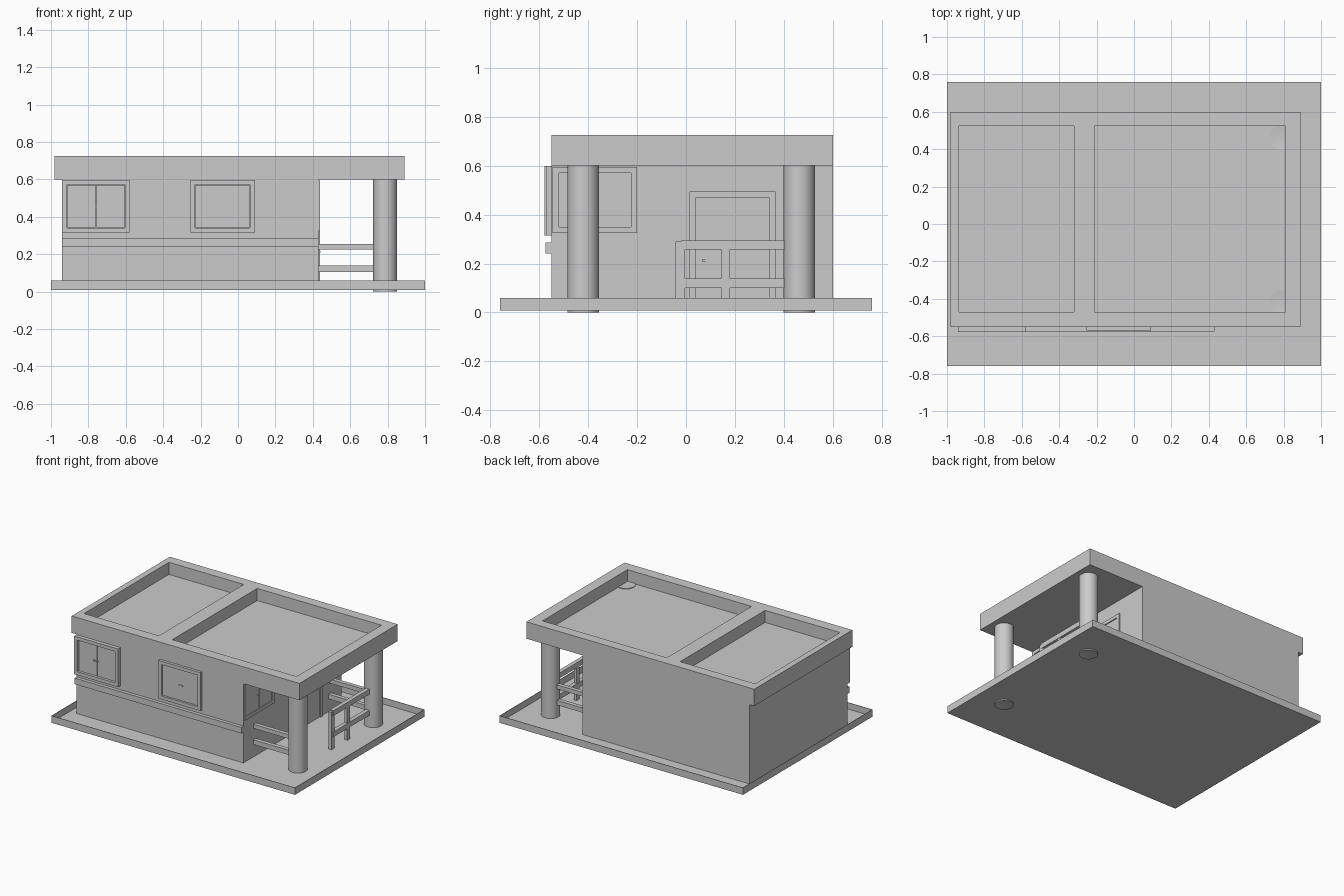
import bpy
import bmesh
from mathutils import Matrix, Vector

old = bpy.data.objects.get("Cube")
if old:
    bpy.data.objects.remove(old, do_unlink=True)

grey = bpy.data.materials.new("plain grey")
grey.use_nodes = True
colour = (0.6, 0.6, 0.6, 1)
grey.diffuse_color = colour
grey.node_tree.nodes["Principled BSDF"].inputs["Base Color"].default_value = colour


def finish(name, bm):
    bmesh.ops.recalc_face_normals(bm, faces=bm.faces)
    mesh = bpy.data.meshes.new(name)
    bm.to_mesh(mesh)
    bm.free()
    mesh.materials.append(grey)
    ob = bpy.data.objects.new(name, mesh)
    bpy.context.collection.objects.link(ob)
    return ob


def add_box(bm, x, y, z):
    lo, hi = Vector((x[0], y[0], z[0])), Vector((x[1], y[1], z[1]))
    m = Matrix.Translation((lo + hi) / 2) @ Matrix.Diagonal((*(hi - lo), 1))
    bmesh.ops.create_cube(bm, size=1, matrix=m)


def box(name, x, y, z):
    bm = bmesh.new()
    add_box(bm, x, y, z)
    return finish(name, bm)


def carve(target, *bounds):
    cutter = box("cutter", *bounds)
    cutter.hide_render = True
    mod = target.modifiers.new("recess", "BOOLEAN")
    mod.operation, mod.solver, mod.object = "DIFFERENCE", "EXACT", cutter
    bpy.context.view_layer.objects.active = target
    bpy.ops.object.modifier_apply(modifier=mod.name)
    bpy.data.objects.remove(cutter, do_unlink=True)


# Ground tray with a very thin rim
tray = box("ground_tray", (-1, 1), (-0.76, 0.76), (0.008, 0.06))
carve(tray, (-0.996, 0.996), (-0.756, 0.756), (0.012, 0.2))

# House body and flat roof with two sunken panels
WALL_X, WALL_Y = 0.43, -0.55
box("house_walls", (-0.94, WALL_X), (WALL_Y, 0.6), (0.01, 0.6))
roof = box("roof", (-0.98, 0.89), (WALL_Y, 0.6), (0.6, 0.725))
for span in ((-0.935, -0.32), (-0.21, 0.81)):
    carve(roof, span, (-0.47, 0.525), (0.635, 0.9))

# Ledge along the front wall
box("front_ledge", (-0.94, WALL_X), (-0.575, WALL_Y), (0.24, 0.285))


# Windows and door, given as spans along a wall and depths out of it
def wall_box(bm, side, u, z, d):
    if side == "front":
        add_box(bm, u, (WALL_Y - d[1], WALL_Y - d[0]), z)
    else:
        add_box(bm, (WALL_X + d[0], WALL_X + d[1]), u, z)


def opening(name, side, u, z, depth, panes=1, rim=0.025, sill=True):
    bm = bmesh.new()
    wall_box(bm, side, (u[0], u[0] + rim), z, (0, depth))
    wall_box(bm, side, (u[1] - rim, u[1]), z, (0, depth))
    inner = (u[0] + rim, u[1] - rim)
    wall_box(bm, side, inner, (z[1] - rim, z[1]), (0, depth))
    bottom = z[0]
    if sill:
        bottom += rim
        wall_box(bm, side, inner, (z[0], bottom), (0, depth))
    finish(name + "_frame", bm)

    bm = bmesh.new()
    width = (inner[1] - inner[0]) / panes
    for i in range(panes):
        a = inner[0] + i * width
        wall_box(bm, side, (a + 0.003, a + width - 0.003),
                 (bottom + 0.003, z[1] - rim - 0.003), (0, depth * 0.5))
    finish(name + "_panes", bm)


def handle(name, side, u, z, d):
    bm = bmesh.new()
    wall_box(bm, side, u, z, (0, d))
    finish(name, bm)


opening("front_right_window", "front", (-0.94, -0.58), (0.315, 0.598), 0.028, panes=2)
handle("front_right_window_handle", "front", (-0.79, -0.75), (0.45, 0.458), 0.022)
opening("front_middle_window", "front", (-0.255, 0.09), (0.315, 0.598), 0.02)
handle("front_middle_window_handle", "front", (-0.1, -0.06), (0.45, 0.458), 0.016)
opening("side_window", "side", (-0.545, -0.2), (0.325, 0.595), 0.008, panes=2)
handle("side_window_handle", "side", (-0.4, -0.36), (0.45, 0.458), 0.008)
opening("door", "side", (0.015, 0.365), (0.012, 0.495), 0.008, sill=False)
handle("door_panel", "side", (0.08, 0.3), (0.06, 0.455), 0.006)
handle("door_handle", "side", (0.065, 0.105), (0.208, 0.216), 0.012)

# Porch pillars with a ring sunk in each end
PILLAR_X, FRONT_Y, BACK_Y = 0.787, -0.42, 0.463
for name, y in (("front_pillar", FRONT_Y), ("back_pillar", BACK_Y)):
    bm = bmesh.new()
    place = Matrix.Translation((PILLAR_X, y, 0.32))
    bmesh.ops.create_cone(bm, cap_ends=True, segments=32, radius1=0.064,
                          radius2=0.064, depth=0.64, matrix=place)
    caps = [f for f in bm.faces if len(f.verts) > 4]
    bmesh.ops.inset_individual(bm, faces=caps, thickness=0.03, depth=-0.003)
    ob = finish(name, bm)
    bpy.ops.object.select_all(action="DESELECT")
    ob.select_set(True)
    bpy.context.view_layer.objects.active = ob
    bpy.ops.object.shade_smooth_by_angle()

# Porch railings: short ones to the house, one along the open side
for name, y in (("front_railing", FRONT_Y), ("back_railing", BACK_Y)):
    bm = bmesh.new()
    for z in ((0.105, 0.14), (0.225, 0.255)):
        add_box(bm, (WALL_X, PILLAR_X - 0.05), (y - 0.015, y + 0.015), z)
    finish(name, bm)

bm = bmesh.new()
for z in ((0.1, 0.138), (0.257, 0.295)):
    add_box(bm, (0.768, 0.798), (-0.02, 0.41), z)
for y in ((-0.042, -0.005), (0.145, 0.18)):
    add_box(bm, (0.771, 0.795), y, (0.012, 0.29))
finish("side_railing", bm)
